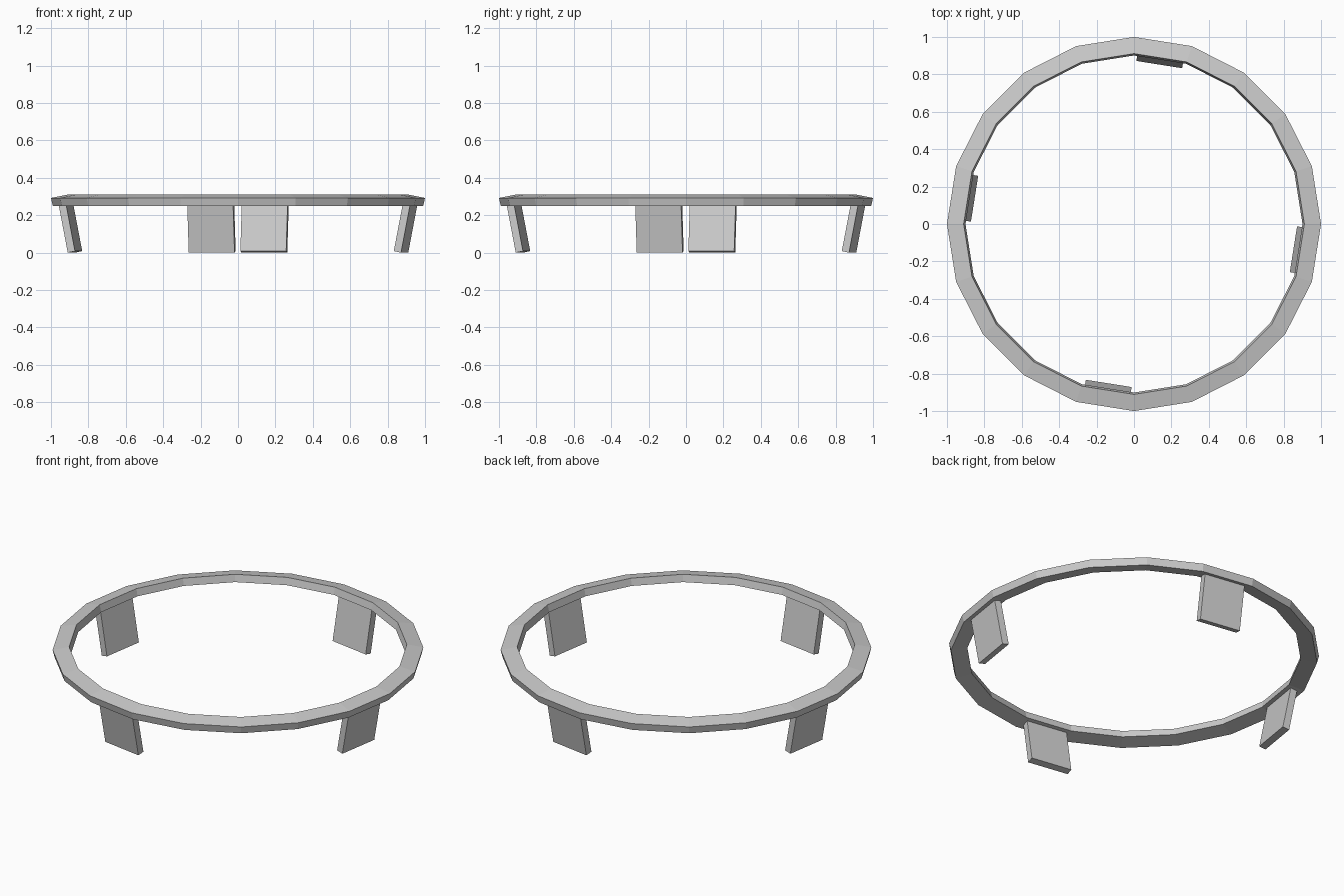
import bpy, bmesh
from math import sin, cos, pi, radians
from mathutils import Vector

if "Cube" in bpy.data.objects:
    bpy.data.objects.remove(bpy.data.objects["Cube"])

SIDES = 20


def make_object(name, verts, faces):
    mesh = bpy.data.meshes.new(name)
    mesh.from_pydata(verts, [], faces)
    bm = bmesh.new()
    bm.from_mesh(mesh)
    bmesh.ops.recalc_face_normals(bm, faces=bm.faces)
    bm.to_mesh(mesh)
    bm.free()
    obj = bpy.data.objects.new(name, mesh)
    bpy.context.collection.objects.link(obj)
    return obj


# Ring: slightly tilted rectangular section swept round 20 sides
profile = [(0.99, 0.25), (1.0, 0.292), (0.911, 0.31), (0.901, 0.268)]
verts, faces = [], []
for i in range(SIDES):
    a = 2 * pi * i / SIDES
    verts += [(r * cos(a), r * sin(a), z) for r, z in profile]
    for k in range(4):
        j, n = (i + 1) % SIDES, (k + 1) % 4
        faces.append((i * 4 + k, j * 4 + k, j * 4 + n, i * 4 + n))
make_object("ring", verts, faces)

# Legs: flat plates leaning outwards, one under every fifth ring segment
section = [(0.902, 0.0), (0.863, 0.008), (0.914, 0.273), (0.953, 0.265)]
half_width = 0.124
for i in range(4):
    a = radians(-9 + 90 * i)
    out = Vector((cos(a), sin(a), 0))
    side = Vector((-sin(a), cos(a), 0))
    verts = [out * r + side * s * half_width + Vector((0, 0, z))
             for s in (-1, 1) for r, z in section]
    faces = [(0, 1, 2, 3), (7, 6, 5, 4)]
    faces += [(k, (k + 1) % 4, 4 + (k + 1) % 4, 4 + k) for k in range(4)]
    make_object(f"leg_{i + 1}", verts, faces)
